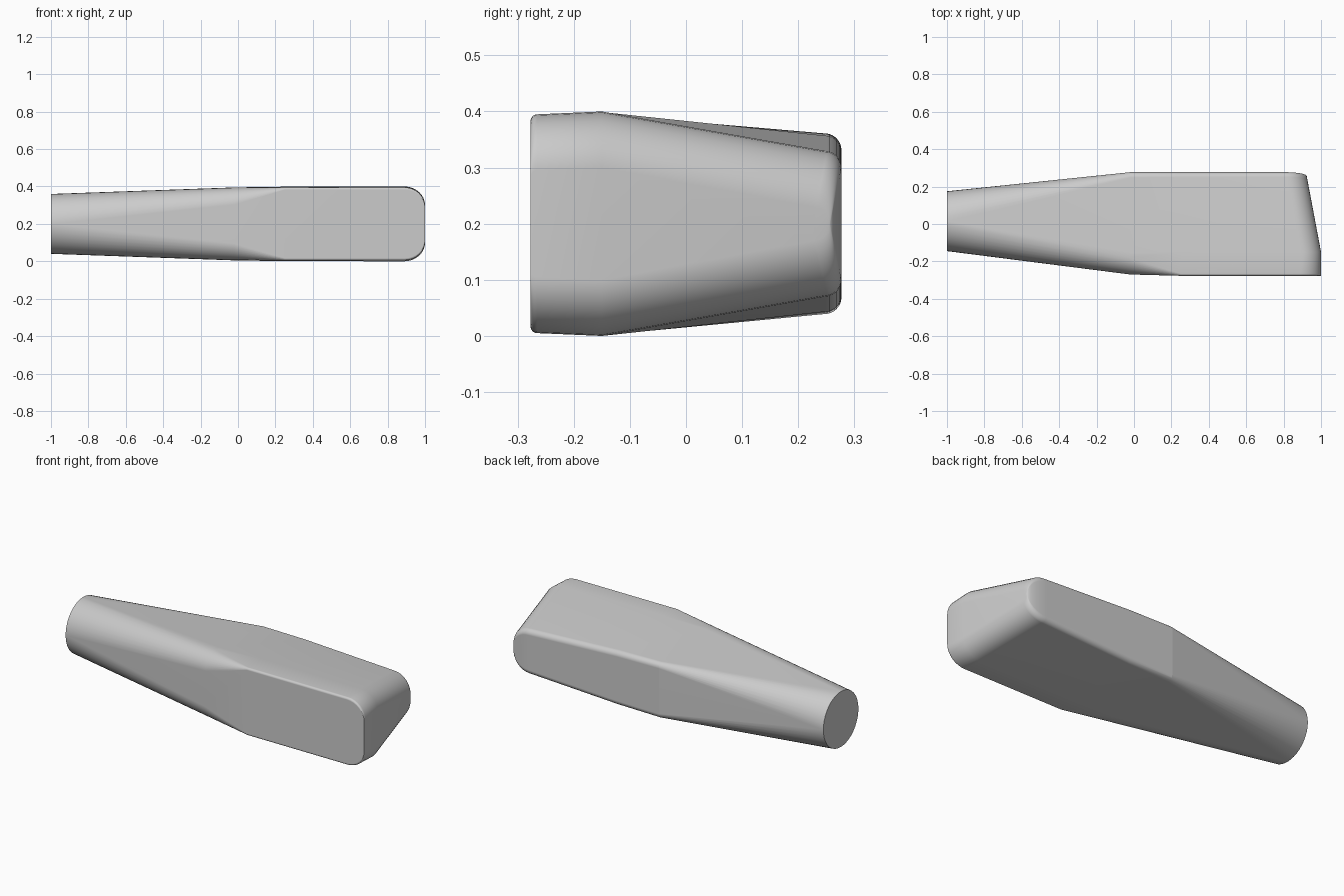
import bpy, bmesh, math

cube = bpy.data.objects.get("Cube")
if cube:
    bpy.data.objects.remove(cube, do_unlink=True)

STEPS = 10       # segments in each rounded corner
MID_Z = 0.2      # height of the horizontal symmetry plane
KINK_Y = -0.15   # where the blunt end starts to slant back
BREAK_X = -0.02  # where the back wall starts to taper


def section(front, back, h_front, h_mid, h_back, r_front, r_back, mid_y):
    """Closed (y, z) outline: upper half from front to back, then mirrored."""
    upper = []
    for y, h, r, side in ((front, h_front, r_front, -1), (back, h_back, r_back, 1)):
        r = min(r, h)
        arc = []
        for i in range(STEPS + 1):
            a = math.pi / 2 * i / STEPS
            arc.append((y - side * r * (1 - math.cos(a)), h - r + r * math.sin(a)))
        if side == -1:
            upper += arc + [(mid_y, h_mid)]
        else:
            upper += arc[::-1]
    return upper + [(y, -z) for y, z in reversed(upper)]


def end_x(y):
    """Slanted plan line of the blunt end."""
    return 1.0 if y < KINK_Y else 1.0 - 0.08 * (y - KINK_Y) / 0.425


rings = []


def add_ring(outline, place):
    rings.append([(place(y), y, z + MID_Z) for y, z in outline])


# Round tip, blending into the flat-fronted body
add_ring(section(-0.145, 0.175, 0.16, 0.16, 0.16, 0.16, 0.16, 0.015), lambda y: -1.0)
add_ring(section(-0.27, 0.277, 0.194, 0.195, 0.161, 0.09, 0.03, KINK_Y), lambda y: BREAK_X)
add_ring(section(-0.277, 0.277, 0.195, 0.199, 0.157, 0.012, 0.03, KINK_Y), lambda y: 0.25)

# Blunt end, rounded over in plan and elevation
for k in range(9):
    a = math.pi / 2 * k / 8
    drop = 0.1 * (1 - math.cos(a))
    inset = 0.11 * (1 - math.sin(a))
    outline = section(-0.277, 0.277 - drop * 0.2, 0.195 - drop, 0.2 - drop,
                      0.13 - drop, 0.012, 0.03, KINK_Y)
    add_ring(outline, lambda y: end_x(y) - inset)

# Skin the sections and close both ends
bm = bmesh.new()
loops = [[bm.verts.new(p) for p in ring] for ring in rings]
count = len(loops[0])
for a, b in zip(loops, loops[1:]):
    for i in range(count):
        j = (i + 1) % count
        bm.faces.new((a[i], a[j], b[j], b[i]))
for loop in (loops[0], loops[-1]):
    for i in range(count // 2 - 1):
        bm.faces.new((loop[i], loop[i + 1], loop[count - 2 - i], loop[count - 1 - i]))
bmesh.ops.remove_doubles(bm, verts=bm.verts, dist=0.0002)
bmesh.ops.recalc_face_normals(bm, faces=bm.faces)

# Crisp vertical break in the back wall
for e in bm.edges:
    if all(abs(v.co.x - BREAK_X) < 0.001 and v.co.y > 0.27 for v in e.verts):
        e.smooth = False

mesh = bpy.data.meshes.new("tapered_handle")
bm.to_mesh(mesh)
bm.free()
handle = bpy.data.objects.new("tapered_handle", mesh)
bpy.context.collection.objects.link(handle)

# Plain grey finish
grey = bpy.data.materials.new("light_grey")
grey.use_nodes = True
colour = (0.6, 0.6, 0.6, 1.0)
grey.diffuse_color = colour
grey.node_tree.nodes["Principled BSDF"].inputs["Base Color"].default_value = colour
mesh.materials.append(grey)

bpy.context.view_layer.objects.active = handle
handle.select_set(True)
bpy.ops.object.shade_smooth_by_angle(angle=math.radians(30))
weighted = handle.modifiers.new("weighted_normals", "WEIGHTED_NORMAL")
weighted.keep_sharp = True
